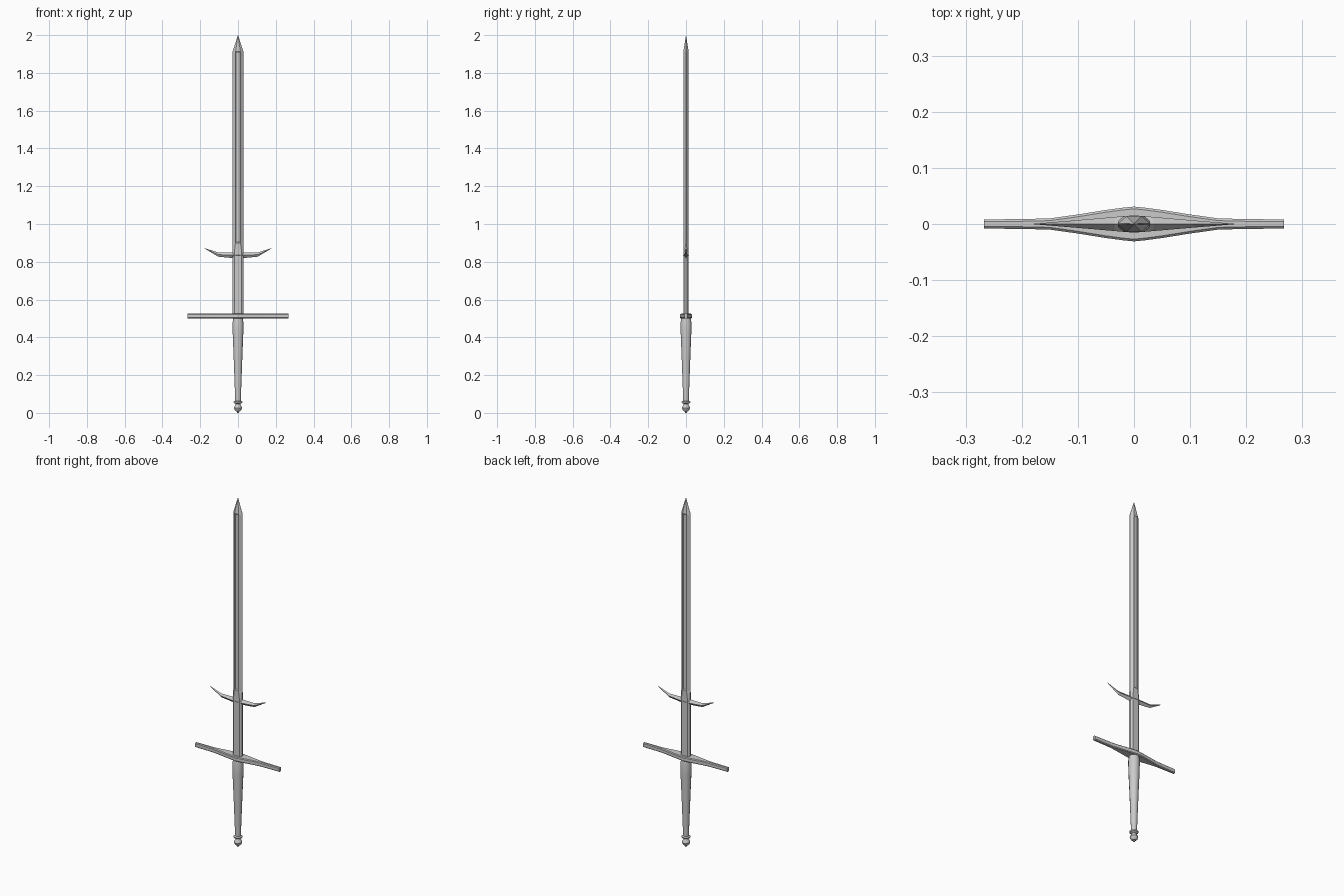
import bpy, bmesh, math

if "Cube" in bpy.data.objects:
    bpy.data.objects.remove(bpy.data.objects["Cube"])


def make_object(name, bm, smooth=None):
    bmesh.ops.remove_doubles(bm, verts=bm.verts, dist=1e-5)
    bmesh.ops.recalc_face_normals(bm, faces=bm.faces)
    mesh = bpy.data.meshes.new(name)
    bm.to_mesh(mesh)
    bm.free()
    ob = bpy.data.objects.new(name, mesh)
    bpy.context.collection.objects.link(ob)
    if smooth:
        bpy.ops.object.select_all(action='DESELECT')
        bpy.context.view_layer.objects.active = ob
        ob.select_set(True)
        bpy.ops.object.shade_smooth_by_angle(angle=math.radians(smooth))
    return ob


def loft(name, rings, smooth=None):
    """Skin a row of equal-length closed rings and cap both ends."""
    bm = bmesh.new()
    rows = [[bm.verts.new(p) for p in ring] for ring in rings]
    n = len(rows[0])
    for a, b in zip(rows, rows[1:]):
        for i in range(n):
            j = (i + 1) % n
            bm.faces.new((a[i], a[j], b[j], b[i]))
    bm.faces.new(rows[0])
    bm.faces.new(rows[-1])
    return make_object(name, bm, smooth)


def blade_ring(z, w, edge, flat, t, groove):
    front = [(w, -edge), (flat, -t), (flat * 0.8, -groove)]
    front += [(-x, y) for x, y in reversed(front)]
    pts = front + [(x, -y) for x, y in reversed(front)]
    return [(x, y, z) for x, y in pts]


# Blade: blunt lower section, then a sharpened length with a central fuller
loft("blade", [blade_ring(*r) for r in [
    (0.510, 0.028, 0.006, 0.018, 0.014, 0.014),
    (0.860, 0.028, 0.006, 0.018, 0.014, 0.014),
    (0.900, 0.029, 0.001, 0.013, 0.014, 0.014),
    (0.905, 0.029, 0.001, 0.013, 0.014, 0.010),
    (1.905, 0.029, 0.001, 0.013, 0.014, 0.010),
    (1.912, 0.029, 0.001, 0.013, 0.014, 0.014),
    (1.998, 0.001, 0.0003, 0.0005, 0.0005, 0.0005)]])

# Parrying lugs: swept diamond section, pointed at both ends
half = [(0.0, 0.820, 0.850, 0.0155), (0.035, 0.820, 0.850, 0.0125),
        (0.105, 0.827, 0.849, 0.0065), (0.178, 0.871, 0.873, 0.0005)]
stations = [(-x, a, b, t) for x, a, b, t in reversed(half[1:])] + half
loft("parrying_lugs", [[(x, 0, a), (x, -t, (a + b) / 2), (x, 0, b), (x, t, (a + b) / 2)]
                       for x, a, b, t in stations])


# Crossguard: bar that swells front to back around the blade
def guard_ring(x, d):
    c, lo, hi = 0.004, 0.500, 0.525
    return [(x, -d, lo + c), (x, -d, hi - c), (x, -d + c, hi), (x, d - c, hi),
            (x, d, hi - c), (x, d, lo + c), (x, d - c, lo), (x, -d + c, lo)]


half = [(0.0, 0.031), (0.02, 0.029), (0.05, 0.025), (0.10, 0.017), (0.15, 0.010),
        (0.19, 0.009), (0.267, 0.008)]
stations = [(-x, d) for x, d in reversed(half[1:])] + half
loft("crossguard", [guard_ring(x, d) for x, d in stations], smooth=30)


def turned(name, profile, sides, smooth=None):
    rings = [[(r * math.cos(math.tau * (i + 0.5) / sides),
               r * math.sin(math.tau * (i + 0.5) / sides), z) for i in range(sides)]
             for r, z in profile]
    return loft(name, rings, smooth)


# Tapered grip
turned("grip", [(0.015, 0.055), (0.018, 0.14), (0.024, 0.30), (0.029, 0.42),
                (0.030, 0.475), (0.026, 0.502)], 12, smooth=35)

# Pommel with collar
turned("pommel", [(0.010, 0.008), (0.018, 0.015), (0.022, 0.027), (0.012, 0.047),
                  (0.023, 0.053), (0.024, 0.059), (0.014, 0.064)], 12, smooth=35)

# Small peened end under the pommel
turned("pommel_nut", [(0.005, 0.0), (0.007, 0.010)], 8)
